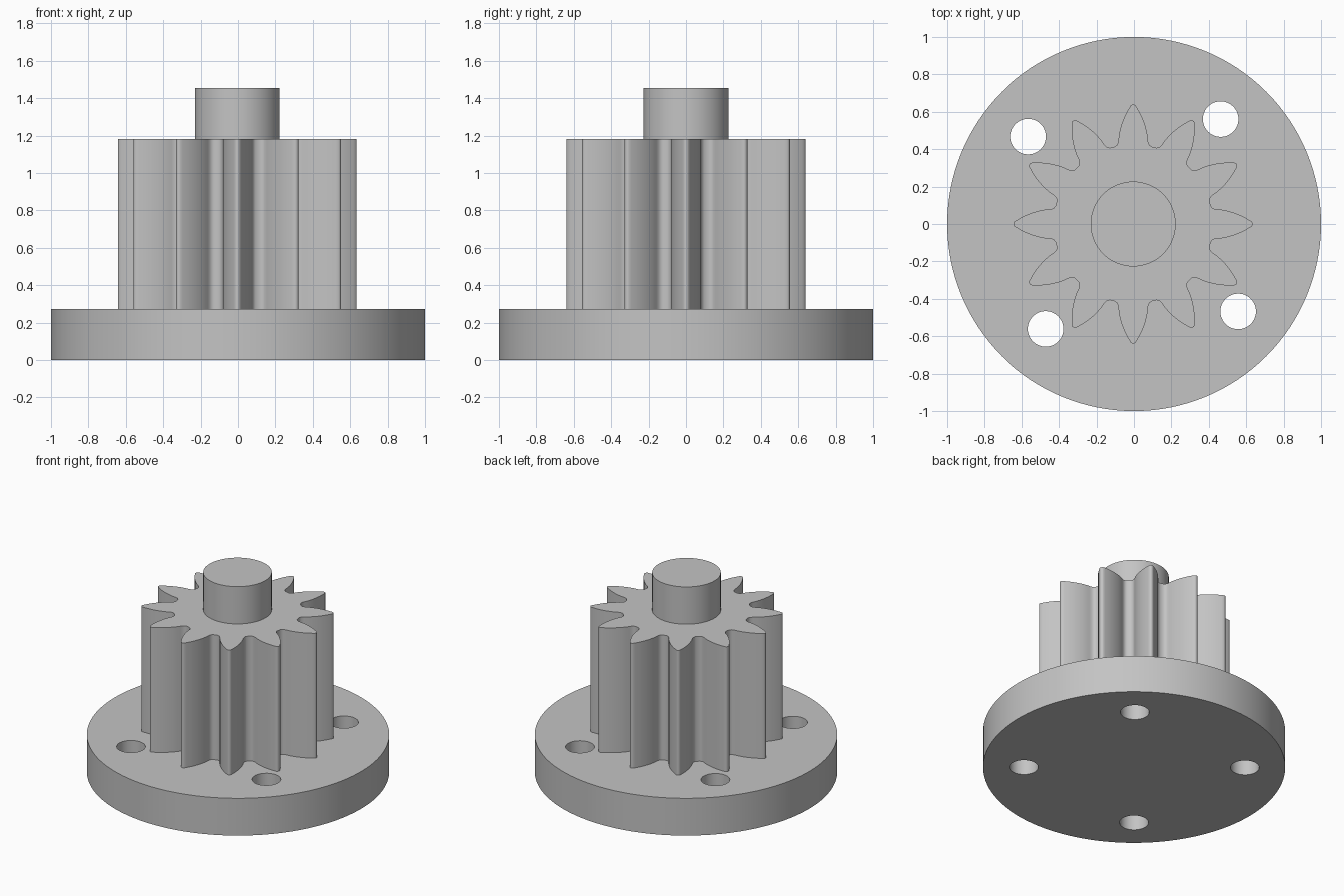
import bpy, bmesh, math
from mathutils import Vector, Matrix

cube = bpy.data.objects.get("Cube")
if cube:
    bpy.data.objects.remove(cube, do_unlink=True)

# Single material
grey = bpy.data.materials.new("machined grey")
grey.use_nodes = True
colour = (0.55, 0.55, 0.55, 1)
grey.diffuse_color = colour
grey.node_tree.nodes["Principled BSDF"].inputs["Base Color"].default_value = colour

PLATE_TOP, GEAR_TOP, SHAFT_TOP = 0.272, 1.183, 1.455
CENTRE = Vector((-0.004, 0))
TEETH = 12
EMBED = 0.01


def prism(name, outlines, bottom, top):
    """Extrude closed outlines from bottom to top as one object."""
    bm = bmesh.new()
    for outline in outlines:
        base = bm.faces.new([bm.verts.new((p.x, p.y, bottom)) for p in outline])
        grown = bmesh.ops.extrude_face_region(bm, geom=[base], use_keep_orig=True)
        verts = [g for g in grown["geom"] if isinstance(g, bmesh.types.BMVert)]
        bmesh.ops.translate(bm, vec=(0, 0, top - bottom), verts=verts)
    bmesh.ops.recalc_face_normals(bm, faces=bm.faces)
    mesh = bpy.data.meshes.new(name)
    bm.to_mesh(mesh)
    bm.free()
    mesh.materials.append(grey)
    obj = bpy.data.objects.new(name, mesh)
    bpy.context.collection.objects.link(obj)
    return obj


def circle(centre, radius, sides):
    return [centre + Vector((radius, 0)) @ Matrix.Rotation(-math.tau * i / sides, 2)
            for i in range(sides)]


def activate(obj):
    bpy.ops.object.select_all(action="DESELECT")
    obj.select_set(True)
    bpy.context.view_layer.objects.active = obj


def gear_outline():
    # Half tooth from the tip down to the root: distance along the tooth, half width
    half = [(0.638, 0.005), (0.633, 0.013), (0.62, 0.021), (0.6, 0.033),
            (0.58, 0.043), (0.56, 0.052), (0.53, 0.063), (0.5, 0.071),
            (0.47, 0.077), (0.45, 0.078), (0.433, 0.081), (0.422, 0.087),
            (0.414, 0.097)]
    tooth = [(r, -w) for r, w in reversed(half)] + half
    points = []
    for i in range(TEETH):
        a = math.tau * i / TEETH
        c, s = math.cos(a), math.sin(a)
        points += [CENTRE + Vector((r * c - w * s, r * s + w * c)) for r, w in tooth]
    return points


# Flange plate with four bolt holes
plate = prism("flange_plate", [circle(Vector((0, 0)), 1, 128)], 0, PLATE_TOP)
holes = []
for i in range(4):
    a = math.radians(50.2 + 90 * i)
    holes.append(circle(CENTRE + 0.73 * Vector((math.cos(a), math.sin(a))), 0.095, 48))
cutter = prism("bolt_hole_cutter", holes, -0.1, PLATE_TOP + 0.1)
cutter.hide_render = True
cut = plate.modifiers.new("bolt holes", "BOOLEAN")
cut.operation = "DIFFERENCE"
cut.solver = "EXACT"
cut.object = cutter
activate(plate)
bpy.ops.object.modifier_apply(modifier=cut.name)
bpy.data.objects.remove(cutter, do_unlink=True)

# Pinion and shaft stub
pinion = prism("pinion_gear", [gear_outline()], PLATE_TOP - EMBED, GEAR_TOP)
shaft = prism("shaft_stub", [circle(CENTRE, 0.227, 64)], GEAR_TOP - EMBED, SHAFT_TOP)

for part in (plate, pinion, shaft):
    activate(part)
    bpy.ops.object.shade_smooth_by_angle(angle=math.radians(35))
